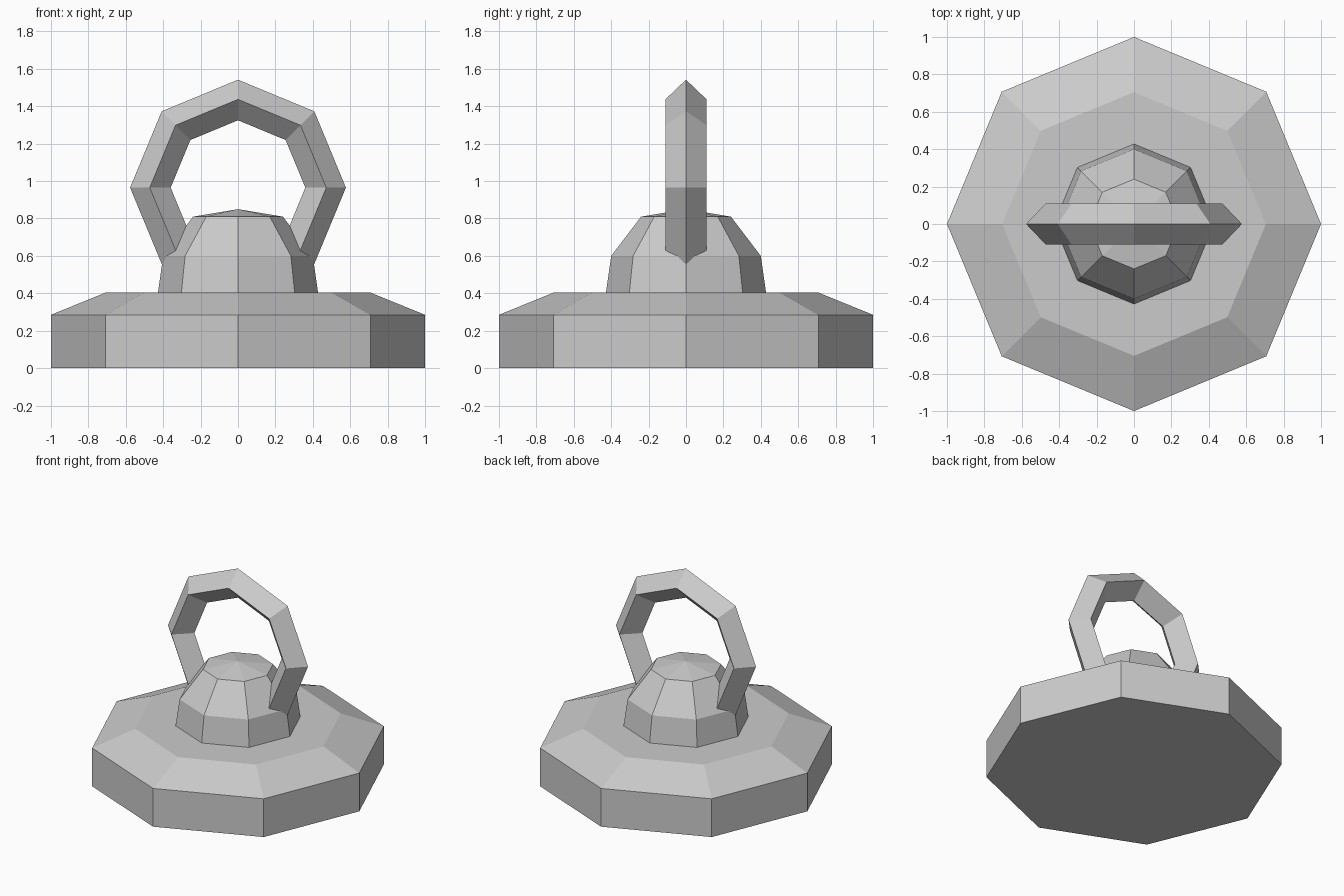
import bpy, bmesh
from math import cos, sin, tau

if "Cube" in bpy.data.objects:
    bpy.data.objects.remove(bpy.data.objects["Cube"])

SIDES = 8


def build(name, fill):
    """Make an object from a function that fills a bmesh."""
    bm = bmesh.new()
    fill(bm)
    bmesh.ops.recalc_face_normals(bm, faces=bm.faces)
    mesh = bpy.data.meshes.new(name)
    bm.to_mesh(mesh)
    bm.free()
    obj = bpy.data.objects.new(name, mesh)
    bpy.context.collection.objects.link(obj)
    return obj


def bridge(bm, a, b):
    """Join two closed loops of vertices with quads."""
    for i in range(len(a)):
        j = (i + 1) % len(a)
        bm.faces.new((a[i], a[j], b[j], b[i]))


def lathe(name, profile, apex=None):
    """Eight-sided solid from (radius, z) points, flat or pointed on top."""
    def fill(bm):
        rings = [[bm.verts.new((r * cos(tau * i / SIDES), r * sin(tau * i / SIDES), z))
                  for i in range(SIDES)] for r, z in profile]
        for a, b in zip(rings, rings[1:]):
            bridge(bm, a, b)
        bm.faces.new(rings[0])
        if apex is None:
            bm.faces.new(rings[-1])
        else:
            tip = bm.verts.new((0, 0, apex))
            for i in range(SIDES):
                bm.faces.new((rings[-1][i], rings[-1][(i + 1) % SIDES], tip))
    return build(name, fill)


def upright_ring(name, section, height):
    """Eight-sided ring in the xz plane from a closed (radius, y) section."""
    def fill(bm):
        loops = [[bm.verts.new((r * cos(tau * i / SIDES), y, height + r * sin(tau * i / SIDES)))
                  for r, y in section] for i in range(SIDES)]
        for i in range(SIDES):
            bridge(bm, loops[i], loops[(i + 1) % SIDES])
    return build(name, fill)


# Heavy base plate with a sloped shoulder
lathe("base_plate", [(1.0, 0.0), (1.0, 0.285), (0.705, 0.405)])

# Faceted dome that holds the ring
lathe("dome", [(0.43, 0.39), (0.40, 0.60), (0.24, 0.81)], apex=0.85)

# Pull ring with a diamond section, sunk into the dome
upright_ring("pull_ring", [(0.577, 0), (0.472, 0.11), (0.36, 0), (0.472, -0.11)], 0.965)
